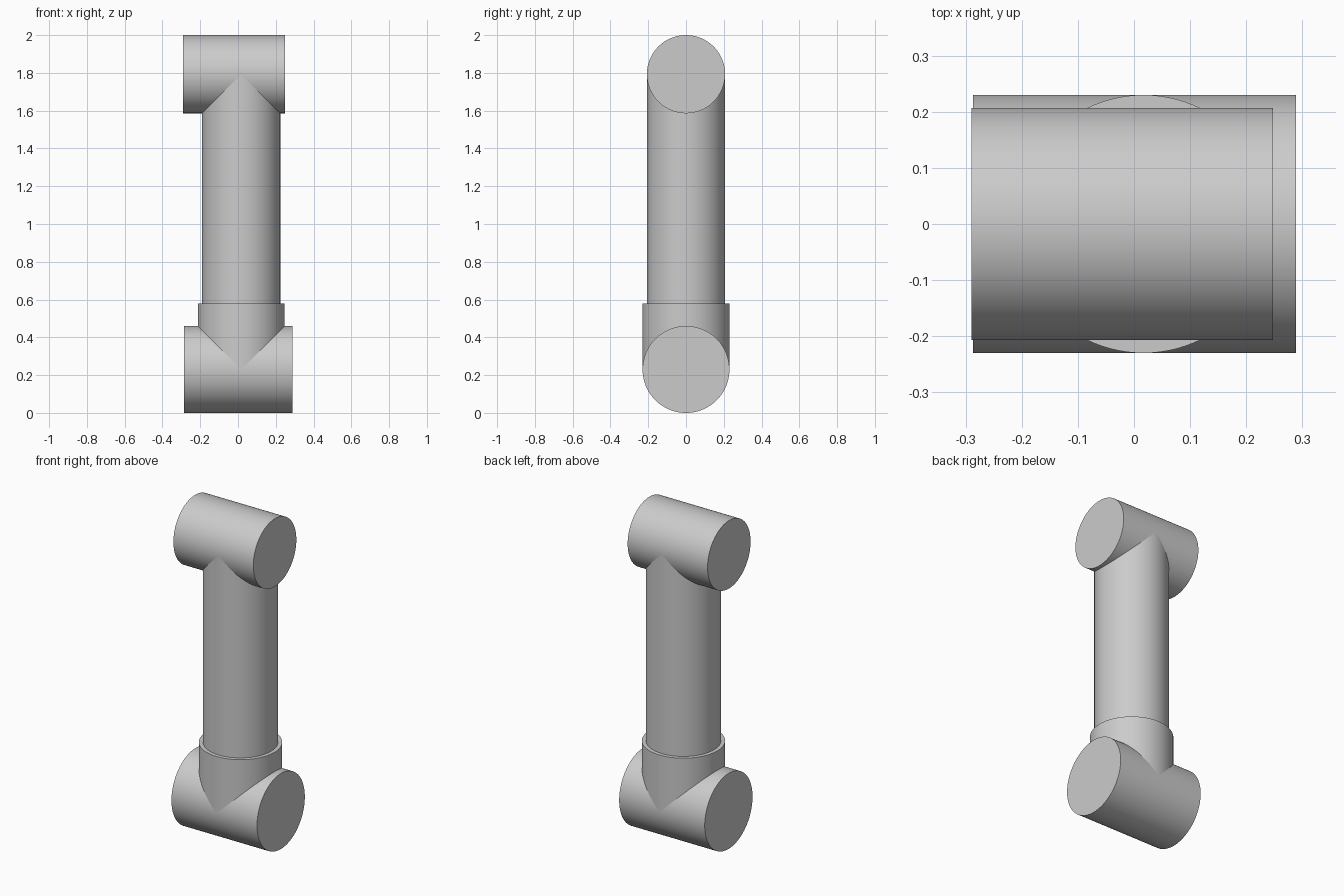
import bpy
import math

if "Cube" in bpy.data.objects:
    bpy.data.objects.remove(bpy.data.objects["Cube"], do_unlink=True)

# Single plain grey
GREY = (0.6, 0.6, 0.6, 1.0)
mat = bpy.data.materials.new("plain grey")
mat.use_nodes = True
mat.diffuse_color = GREY
mat.node_tree.nodes["Principled BSDF"].inputs["Base Color"].default_value = GREY

JOINT_R, ARM_R = 0.23, 0.207
ARM_X = 0.017
TOP_Z = 2 - ARM_R


def cylinder(name, radius, start, end, axis, offset):
    """Capped cylinder along x (offset = z height) or along z (offset = x)."""
    mid = (start + end) / 2
    along_x = axis == "X"
    bpy.ops.mesh.primitive_cylinder_add(
        vertices=96, radius=radius, depth=end - start,
        location=(mid, 0, offset) if along_x else (offset, 0, mid),
        rotation=(0, math.pi / 2 if along_x else 0, 0))
    ob = bpy.context.object
    ob.name = name
    ob.data.materials.append(mat)
    bpy.ops.object.shade_smooth_by_angle(angle=math.radians(30))
    return ob


# Horizontal joint housings at both ends
cylinder("lower_joint", JOINT_R, -0.287, 0.289, "X", JOINT_R)
cylinder("upper_joint", ARM_R, -0.29, 0.248, "X", TOP_Z)

# Wider collar rising from the lower joint, and the arm tube between the joints
cylinder("lower_collar", JOINT_R, JOINT_R, 0.578, "Z", ARM_X)
cylinder("arm_tube", ARM_R, 0.5, TOP_Z, "Z", ARM_X)
